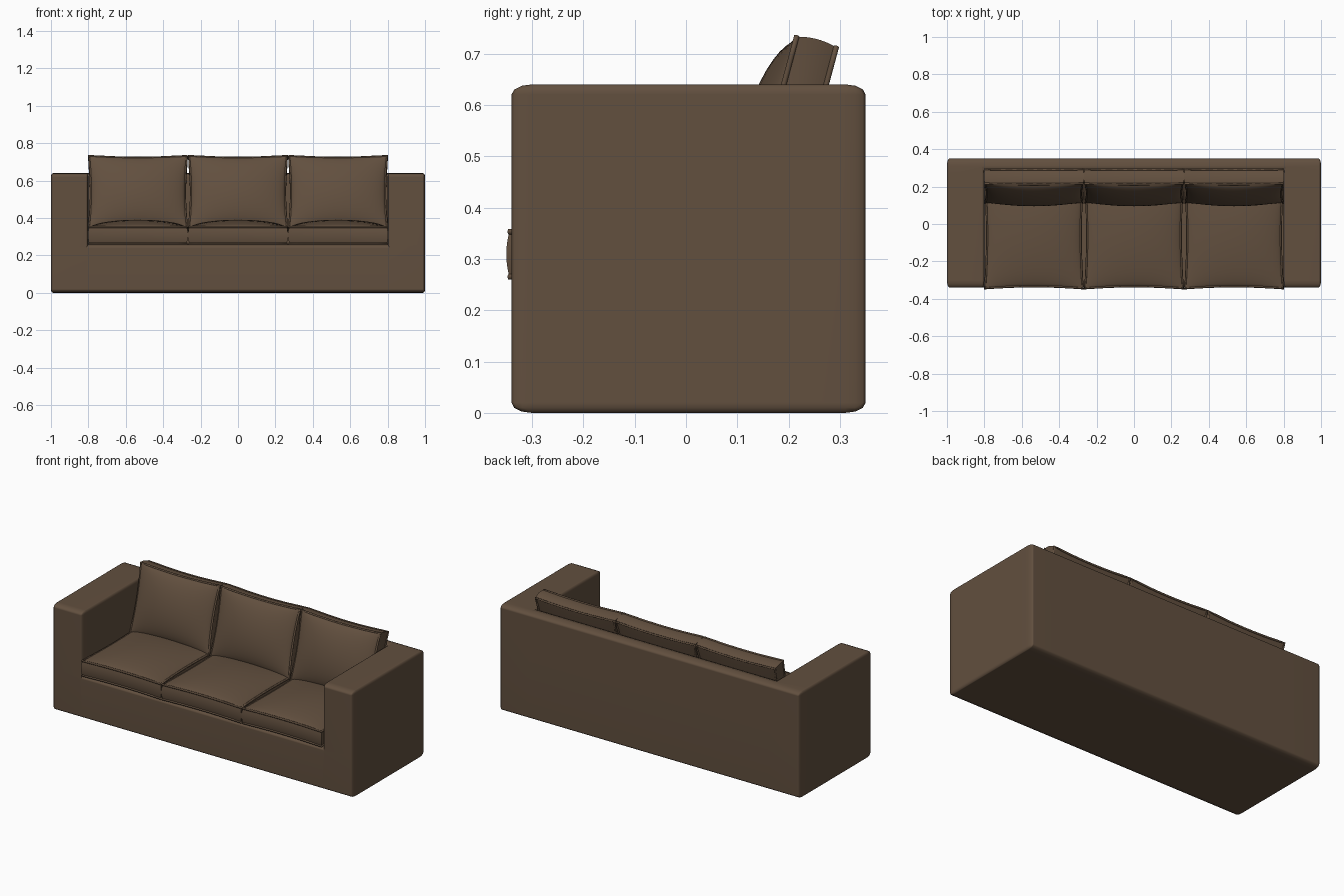
import bpy, bmesh, math

if "Cube" in bpy.data.objects:
    bpy.data.objects.remove(bpy.data.objects["Cube"])

brown = bpy.data.materials.new("brown fabric")
brown.diffuse_color = (0.122, 0.079, 0.049, 1)
brown.use_nodes = True
brown.node_tree.nodes["Principled BSDF"].inputs["Base Color"].default_value = brown.diffuse_color


def smooth(ob, angle):
    bpy.ops.object.select_all(action='DESELECT')
    ob.select_set(True)
    bpy.context.view_layer.objects.active = ob
    bpy.ops.object.shade_smooth_by_angle(angle=math.radians(angle))


def add_object(name, bm):
    me = bpy.data.meshes.new(name)
    bm.to_mesh(me)
    bm.free()
    me.materials.append(brown)
    ob = bpy.data.objects.new(name, me)
    bpy.context.collection.objects.link(ob)
    return ob


# Frame: base, arms and back as one block, made from box cells without inner walls
def make_frame():
    xs, ys, zs = (-1, -0.8, 0.8, 1), (-0.34, 0.265, 0.35), (0, 0.26, 0.64)
    stretch = (0.6, 2.0, 1.0)      # bevel is wider along y than along x
    bm = bmesh.new()
    for i in range(3):
        for j in range(2):
            for k in range(2):
                if (i, j, k) == (1, 0, 1):
                    continue       # the seat opening
                lo, hi = (xs[i], ys[j], zs[k]), (xs[i + 1], ys[j + 1], zs[k + 1])
                for v in bmesh.ops.create_cube(bm, size=1)['verts']:
                    v.co = [(hi[a] if v.co[a] > 0 else lo[a]) / stretch[a] for a in range(3)]
    bmesh.ops.remove_doubles(bm, verts=bm.verts, dist=1e-4)
    seen = {}
    for f in bm.faces:
        seen.setdefault(tuple(round(c, 3) for c in f.calc_center_median()), []).append(f)
    inner = [f for fs in seen.values() if len(fs) > 1 for f in fs]
    bmesh.ops.delete(bm, geom=inner, context='FACES')
    bmesh.ops.recalc_face_normals(bm, faces=bm.faces)
    bmesh.ops.dissolve_limit(bm, angle_limit=0.02, verts=bm.verts, edges=bm.edges)
    convex = [e for e in bm.edges if e.is_convex and e.calc_face_angle(0) > 1]
    bmesh.ops.bevel(bm, geom=convex, offset=0.02, segments=3, profile=0.5, affect='EDGES')
    for v in bm.verts:
        v.co = [v.co[a] * stretch[a] for a in range(3)]
    ob = add_object("sofa_frame", bm)
    smooth(ob, 50)
    wn = ob.modifiers.new("even shading", 'WEIGHTED_NORMAL')
    wn.keep_sharp = True


# Cushion: pinched sides, puffed face, piping along both rims
def make_cushion(name, half_w, half_l, half_h, puff, back_puff, loc, tilt):
    pinch, bulge = 0.011, 0.006

    def shape(u, v, w):
        x = u * (half_w - pinch * (1 - v * v) + bulge * (1 - w * w))
        y = v * (half_l - pinch * (1 - u * u) + bulge * (1 - w * w))
        dome = max(0, (1 - u * u) * (1 - v * v)) ** 0.6
        z = w * half_h
        if w > 0.999:
            z += puff * dome
        elif w < -0.999:
            z -= back_puff * dome
        return x, y, z

    bm = bmesh.new()
    bmesh.ops.create_cube(bm, size=2)
    bmesh.ops.subdivide_edges(bm, edges=bm.edges[:], cuts=17, use_grid_fill=True)
    for v in bm.verts:
        # crowd the grid towards the rims where the puff is steep
        v.co = shape(*[math.sin(c * math.pi / 2) for c in v.co])
    ob = add_object(name, bm)
    smooth(ob, 45)

    cu = bpy.data.curves.new(name + "_piping", 'CURVE')
    cu.dimensions = '3D'
    cu.bevel_depth = 0.006
    cu.bevel_resolution = 1
    cu.materials.append(brown)
    n = 10
    side = [-1 + 2 * i / n for i in range(n)]
    rim = ([(t, -1) for t in side] + [(1, t) for t in side]
           + [(-t, 1) for t in side] + [(-1, -t) for t in side])
    for w in (-1, 1):
        sp = cu.splines.new('POLY')
        sp.points.add(len(rim) - 1)
        for p, (u, v) in zip(sp.points, rim):
            p.co = (*shape(u, v, w), 1)
        sp.use_cyclic_u = True
    pipe = bpy.data.objects.new(name + "_piping", cu)
    bpy.context.collection.objects.link(pipe)
    for o in (ob, pipe):
        o.location = loc
        o.rotation_euler = (tilt, 0, 0)


make_frame()
for i, side in enumerate(("left", "middle", "right")):
    x = (i - 1) * 0.535
    make_cushion(side + "_seat_cushion", 0.261, 0.282, 0.044, 0.038, 0,
                 (x, -0.062, 0.309), 0)
    make_cushion(side + "_back_cushion", 0.262, 0.197, 0.04, 0.055, 0.004,
                 (x, 0.203, 0.532), math.radians(75))
